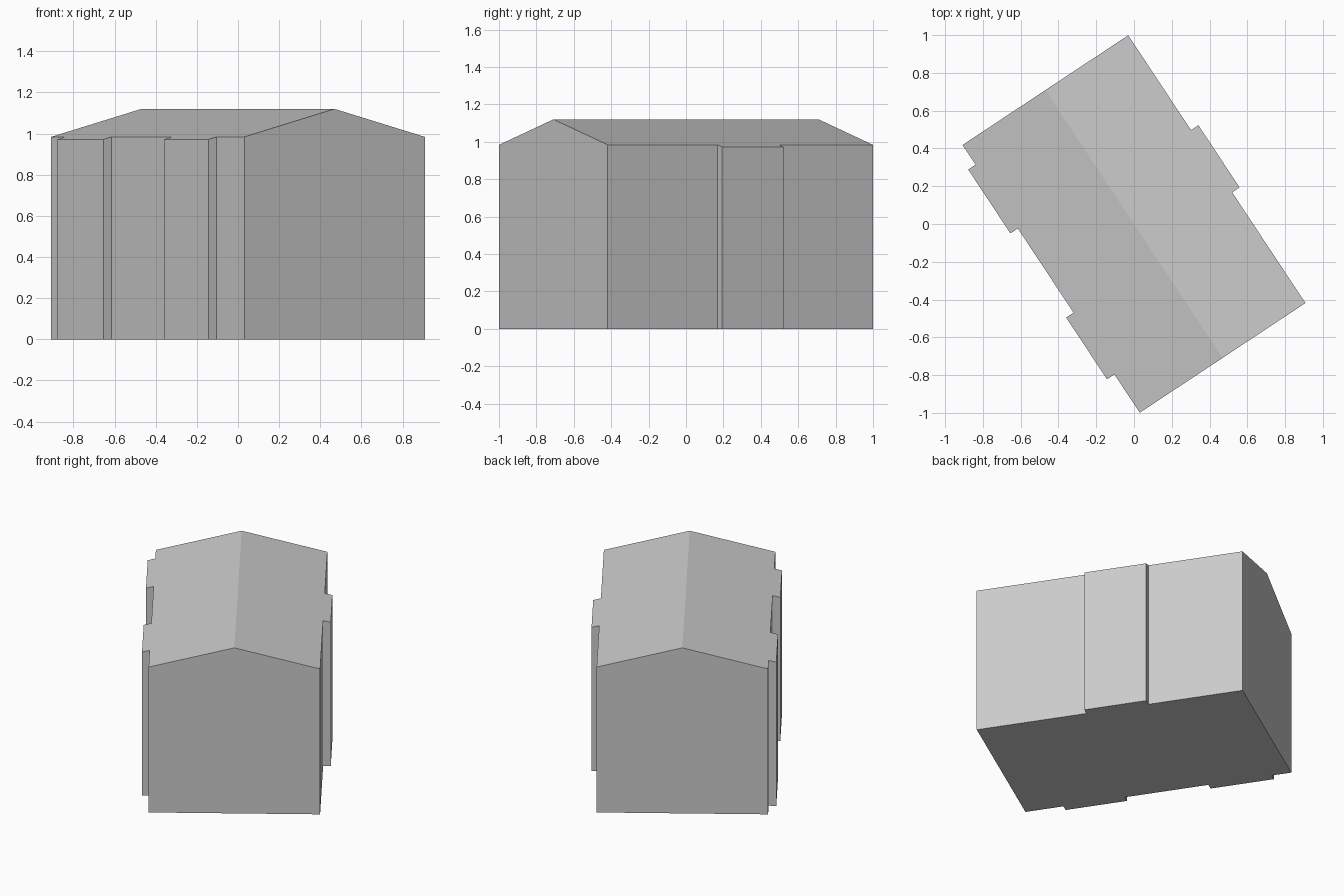
import bpy, bmesh, math

cube = bpy.data.objects.get("Cube")
if cube:
    bpy.data.objects.remove(cube, do_unlink=True)

HALF_LEN, HALF_WID, BAY_WID = 0.85, 0.526, 0.573
EAVES, RIDGE = 0.984, 1.12
TURN = math.radians(-56.5)

grey = bpy.data.materials.new("light grey")
grey.use_nodes = True
colour = (0.6, 0.6, 0.6, 1)
grey.diffuse_color = colour
grey.node_tree.nodes["Principled BSDF"].inputs["Base Color"].default_value = colour


def side_outline(side, bays):
    """Plan points along one long wall, stepping out at each bay."""
    pts = [(-HALF_LEN, side * HALF_WID)]
    for start, end in bays:
        pts += [(start, side * HALF_WID), (start, side * BAY_WID),
                (end, side * BAY_WID), (end, side * HALF_WID)]
    return pts + [(HALF_LEN, side * HALF_WID)]


def roof_height(y):
    return RIDGE - (RIDGE - EAVES) * abs(y) / HALF_WID


def make_object(name, faces):
    bm = bmesh.new()
    for face in faces:
        bm.faces.new([bm.verts.new(p) for p in face])
    bmesh.ops.remove_doubles(bm, verts=bm.verts, dist=0.0001)
    bm.normal_update()
    mesh = bpy.data.meshes.new(name)
    bm.to_mesh(mesh)
    bm.free()
    mesh.materials.append(grey)
    obj = bpy.data.objects.new(name, mesh)
    obj.rotation_euler.z = TURN
    bpy.context.collection.objects.link(obj)


# Plan: two bays on one long side, one on the other
south = side_outline(-1, [(-0.725, -0.32), (0.215, 0.607)])
north = side_outline(1, [(-0.248, 0.147)])[::-1]
ridge_a, ridge_b = (-HALF_LEN, 0), (HALF_LEN, 0)
plan = south + [ridge_b] + north + [ridge_a]


def ground(p):
    return (p[0], p[1], 0)


def top(p):
    return (p[0], p[1], roof_height(p[1]))


# Walls with bays, and gable ends in one face each
walls = [[ground(p) for p in reversed(south + north)]]
for line in (south, north):
    for a, b in zip(line, line[1:]):
        walls.append([ground(a), ground(b), top(b), top(a)])
for a, b, peak in ((south[-1], north[0], ridge_b), (north[-1], south[0], ridge_a)):
    walls.append([ground(a), ground(b), top(b), top(peak), top(a)])
make_object("walls", walls)

# Two roof slopes, reaching out over the bays
make_object("roof", [[top(p) for p in south + [ridge_b, ridge_a]],
                     [top(p) for p in north + [ridge_a, ridge_b]]])
